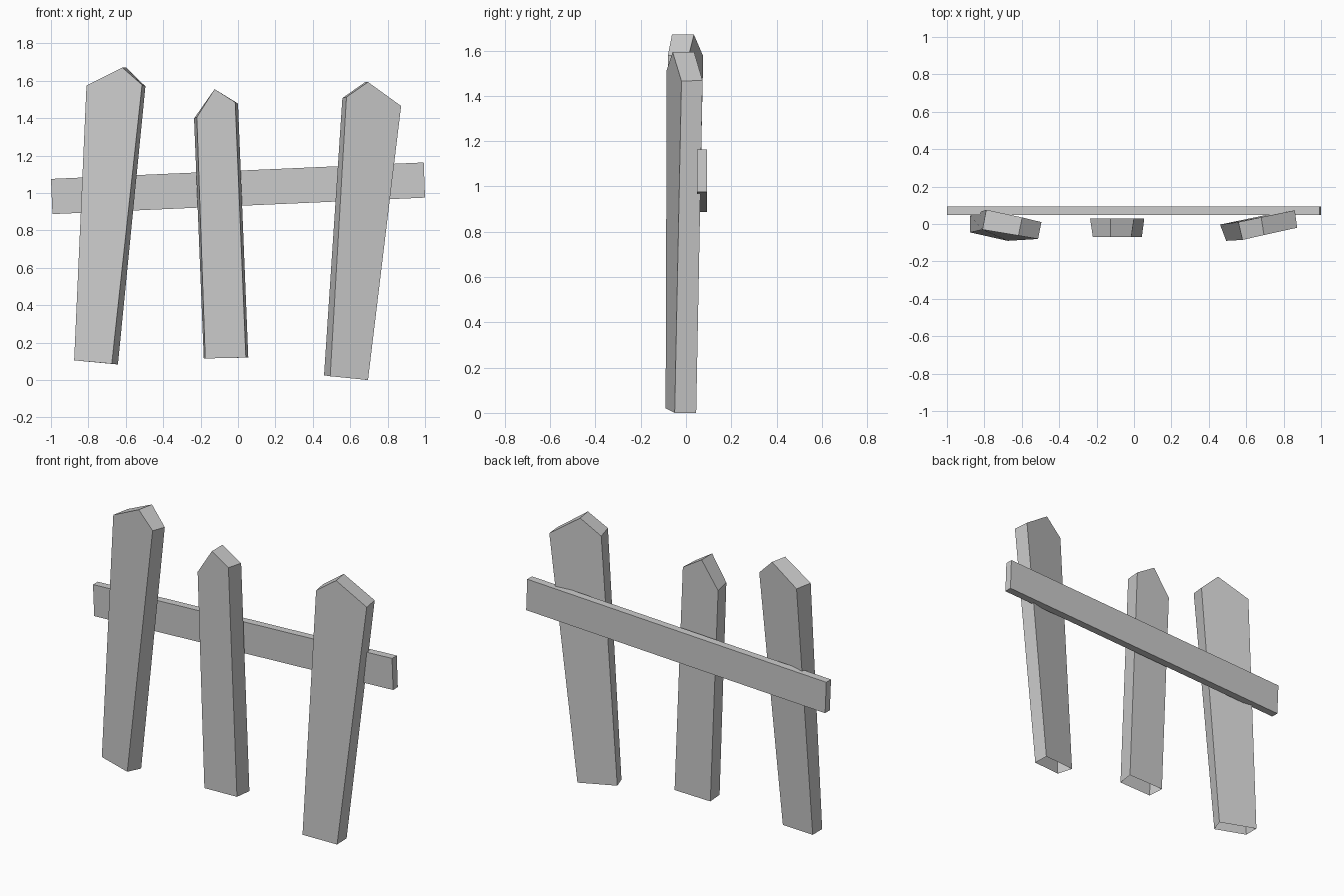
import bpy, bmesh

if "Cube" in bpy.data.objects:
    bpy.data.objects.remove(bpy.data.objects["Cube"])


def prism(name, front, back, open_bottom=False):
    """Join a front and a back outline; the first edge is the foot."""
    bm = bmesh.new()
    f = [bm.verts.new(p) for p in front]
    b = [bm.verts.new(p) for p in back]
    n = len(f)
    bm.faces.new(f)
    bm.faces.new(b[::-1])
    sides = [bm.faces.new((f[i], b[i], b[(i + 1) % n], f[(i + 1) % n])) for i in range(n)]
    bmesh.ops.recalc_face_normals(bm, faces=bm.faces[:])
    if open_bottom:
        bmesh.ops.delete(bm, geom=[sides[0]], context='FACES_ONLY')
    mesh = bpy.data.meshes.new(name)
    bm.to_mesh(mesh)
    bm.free()
    obj = bpy.data.objects.new(name, mesh)
    bpy.context.collection.objects.link(obj)


# Pickets: foot left, foot right, right shoulder, peak, left shoulder
prism("left_picket",
      [(-.876, -.045, .105), (-.675, -.09, .087), (-.513, -.08, 1.578),
       (-.618, -.062, 1.67), (-.81, -.03, 1.575)],
      [(-.876, .045, .105), (-.642, -.005, .083), (-.495, .01, 1.57),
       (-.598, .035, 1.67), (-.79, .076, 1.575)], True)

prism("middle_picket",
      [(-.175, -.07, .115), (.042, -.07, .12), (-.015, -.07, 1.485),
       (-.125, -.07, 1.555), (-.22, -.07, 1.405)],
      [(-.183, .03, .115), (.055, .03, .12), (0, .03, 1.478),
       (-.125, .03, 1.555), (-.235, .03, 1.398)], True)

prism("right_picket",
      [(.493, -.09, .02), (.695, -.05, 0), (.872, -.02, 1.465),
       (.695, -.059, 1.593), (.58, -.085, 1.513)],
      [(.46, -.003, .025), (.692, .045, 0), (.86, .073, 1.468),
       (.68, .036, 1.593), (.558, .01, 1.507)], True)

# Sloping rail behind the pickets
rail = [(-.992, .887), (1, .975), (.993, 1.163), (-1, 1.075)]
prism("rail", [(x, .048, z) for x, z in rail], [(x, .093, z) for x, z in rail])
